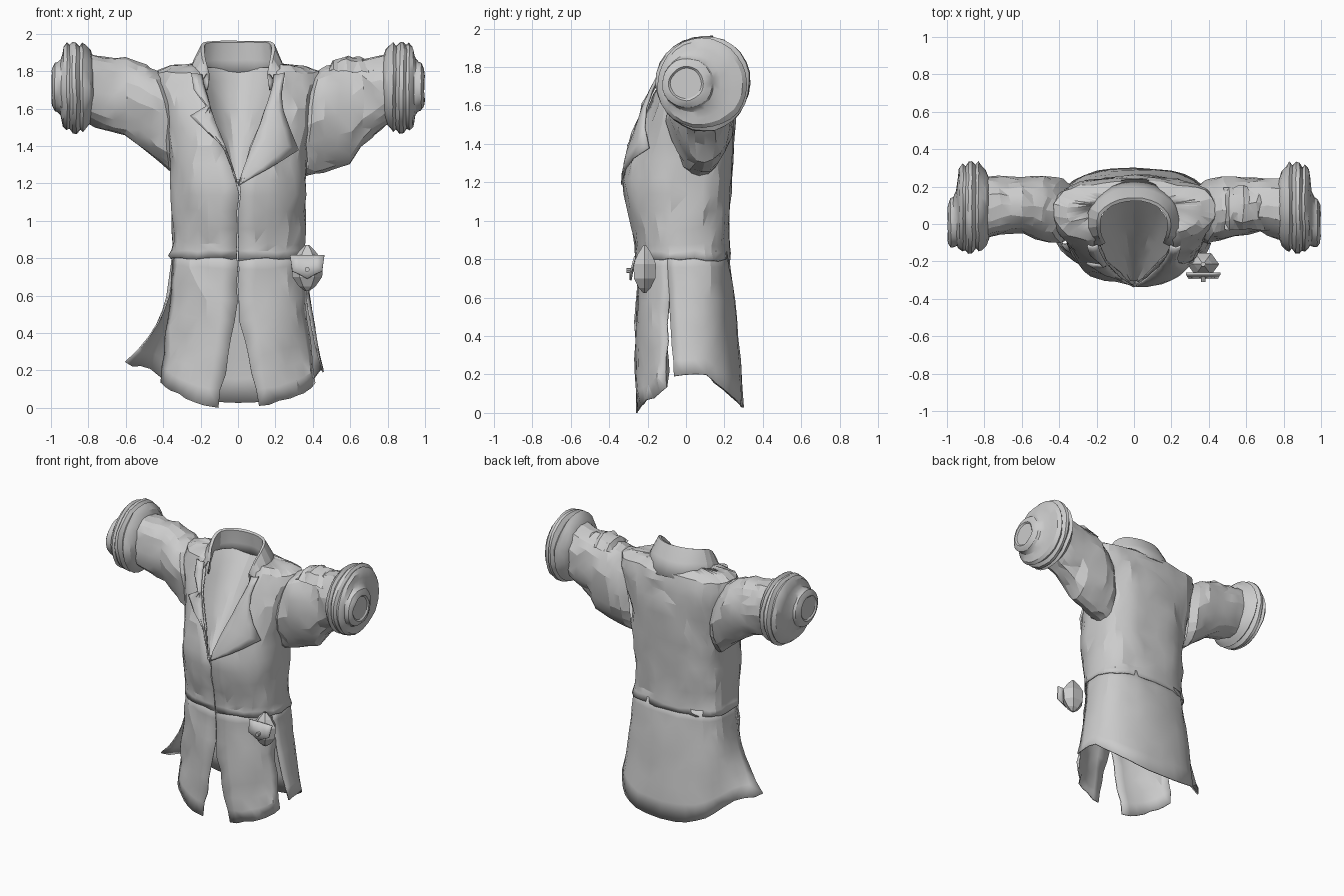
import bpy, bmesh, math
from mathutils import Vector, noise

if "Cube" in bpy.data.objects:
    bpy.data.objects.remove(bpy.data.objects["Cube"])

PI = math.pi


def lerp(a, b, t):
    return a + (b - a) * t


def table(rows, t):
    """Linear lookup in rows whose first column is the key."""
    if t <= rows[0][0]:
        return rows[0][1:]
    for r, q in zip(rows, rows[1:]):
        if t <= q[0]:
            k = (t - r[0]) / (q[0] - r[0])
            return [lerp(i, j, k) for i, j in zip(r[1:], q[1:])]
    return rows[-1][1:]


def sheet(name, f, us, vs, closed=False, cap=False, crumple=0.012, freq=7, thick=0.0, angle=17):
    """Cloth grid from f(u, v), crumpled with noise and split in triangles."""
    bm = bmesh.new()
    grid = []
    for v in vs:
        line = []
        for u in us:
            p = Vector(f(u, v))
            wave = noise.noise_vector(p * freq) + noise.noise_vector(p * 23) * .7
            line.append(bm.verts.new(p + wave * crumple))
        grid.append(line)
    n = len(us)
    for a, b in zip(grid, grid[1:]):
        for i in range(n if closed else n - 1):
            j = (i + 1) % n
            bm.faces.new((a[i], a[j], b[j], b[i]))
    if cap:
        bm.faces.new(grid[-1])
    bmesh.ops.triangulate(bm, faces=[q for q in bm.faces if len(q.verts) == 4], quad_method='SHORT_EDGE')
    bmesh.ops.recalc_face_normals(bm, faces=bm.faces)
    me = bpy.data.meshes.new(name)
    bm.to_mesh(me)
    bm.free()
    ob = bpy.data.objects.new(name, me)
    bpy.context.collection.objects.link(ob)
    if thick:
        mod = ob.modifiers.new("thickness", 'SOLIDIFY')
        mod.thickness, mod.offset = thick, 0
    bpy.ops.object.select_all(action='DESELECT')
    ob.select_set(True)
    bpy.context.view_layer.objects.active = ob
    bpy.ops.object.shade_smooth_by_angle(angle=math.radians(angle))
    return ob


def span(a, b, n):
    return [lerp(a, b, i / n) for i in range(n + 1)]


def spow(x, p):
    return math.copysign(abs(x) ** p, x)


def section(a, yf, yb, ph, back=.6):
    """Body cross-section: ph = 0 at the front, pi at the back."""
    c = math.cos(ph)
    return a * spow(math.sin(ph), 0.8), (yf + yb) / 2 - (yb - yf) / 2 * spow(c, 0.95 if c > 0 else back)


def start_angle(gap, a):
    return math.asin(min(1, gap / a) ** 1.25)


# Bodice: z, half width, front y, back y, half opening
BODY = [(0.80, .365, -.255, .225, .004), (0.88, .35, -.26, .215, .004), (1.0, .355, -.29, .225, .004),
        (1.2, .355, -.325, .235, .004), (1.4, .365, -.27, .245, .075), (1.6, .41, -.20, .25, .15),
        (1.72, .44, -.14, .24, .185), (1.79, .43, -.10, .22, .195), (1.82, .36, -.07, .18, .20),
        (1.84, .23, -.05, .15, .20)]


def bodice(u, z):
    a, yf, yb, gap = table(BODY, z)
    p0 = start_angle(gap, a)
    x, y = section(a, yf, yb, lerp(p0, 2 * PI - p0, u))
    return x, y, z


def front_y(x, z):
    a, yf, yb, _ = table(BODY, z)
    return section(a, yf, yb, start_angle(abs(x), a))[1]


sheet("bodice", bodice, span(0, 1, 34),
      [.80, .84, .88, .96, 1.05, 1.14, 1.22, 1.31, 1.4, 1.5, 1.6, 1.67, 1.73, 1.79, 1.82, 1.84],
      crumple=.016, thick=.008)


# Inner chest panel seen through the neck opening
def inner(u, v):
    z = 1.22 + .6 * v
    gap = table(BODY, z)[3]
    edge = front_y(gap, z) + .012
    return u * (gap + .012), lerp(edge, max(edge, -.30 + .455 * v), (1 - u * u) ** .8), z


sheet("chest_lining", inner, span(-1, 1, 8), span(0, 1, 8), crumple=.006)

# Skirt: two front panels and one back panel, split at centre and sides
SLIT = math.radians(72)


def skirt(ph, v):
    x, y = section(lerp(.35, .44, v ** 1.2), lerp(-.25, -.265, v), lerp(.215, .30, v), ph, lerp(.6, .9, v))
    hem = .004 + .22 * (1 - math.cos(ph)) if math.cos(ph) > 0 else .2 - .17 * max(0, (y - .1) / .2 * v)
    return x, y, lerp(.84, hem, v)


def front_panel(s):
    def f(u, v):
        gap = .003 + .095 * max(0, (v - .33) / .67)
        x, y, z = skirt(lerp(start_angle(gap, .4), SLIT - .10 * v, u), v)
        return s * x, y, z
    return f


def back_panel(u, v):
    ph = lerp(SLIT + .03 * v, 2 * PI - SLIT - .03 * v, u)
    x, y, z = skirt(ph, v)
    if math.cos(ph) > 0:
        z = lerp(.84, .19, v)
    # flared corners beside the slits, longer on the left
    left = v ** 3 * max(0, 1 - (1 - u) * 5)
    x += .03 * v ** 3 * max(0, 1 - u * 5) - .175 * left
    return x, y + .03 * left, z + .05 * left


for side, s in (("left", -1), ("right", 1)):
    sheet("skirt_front_" + side, front_panel(s), span(0, 1, 7), span(0, 1, 9), crumple=.016, thick=.008)
sheet("skirt_back", back_panel, span(0, 1, 20), span(0, 1, 8), crumple=.010, freq=4, thick=.008)

# Folded collar: inner stand, top edge and outer fall
FALL = [(0, 1.0, 1.77), (.45, .97, 1.86), (.9, .93, 1.955), (1.05, .99, 1.96), (1.5, 1.17, 1.87), (2, 1.32, 1.77)]


def collar(t, v):
    r, z = table(FALL, v)
    th = math.radians(122) * t
    drop = abs(t) ** 5
    fall = .055 * max(0, v - 1) * max(0, math.cos(th)) ** .5
    return (.2 * r * math.sin(th), .01 + .13 * r * math.cos(th) - .05 * drop + fall,
            lerp(z, 1.70 + (z - 1.77) * .45, drop))


sheet("collar", collar, span(-1, 1, 18), [q[0] for q in FALL], crumple=.006, thick=.01)

# Lapels: grid between the neck edge and an outer edge of (z along neck, outer x, outer z)
LAPELS = {"left": (-1, [(1.21, .0, 1.20), (1.36, .08, 1.40), (1.52, .26, 1.56), (1.60, .17, 1.61),
                        (1.68, .235, 1.70), (1.78, .25, 1.79)]),
          "right": (1, [(1.20, .0, 1.19), (1.32, .15, 1.27), (1.45, .32, 1.38), (1.58, .24, 1.59),
                        (1.68, .235, 1.68), (1.78, .25, 1.79)])}
for side, (s, rows) in LAPELS.items():
    def lapel(u, v, s=s, rows=rows):
        ox, oz = table(rows, v)
        x = lerp(table(BODY, v)[3], ox, u)
        z = lerp(v, oz, u)
        lift = min(1, (v - 1.2) / .2)
        return s * x, front_y(x, z) - .006 - lift * (.014 + .02 * math.sin(u * PI * .7)), z
    sheet("lapel_" + side, lapel, span(0, 1, 4),
          [k for r, q in zip(rows, rows[1:]) for k in (r[0], (r[0] + q[0]) / 2)] + [1.78],
          crumple=.005, thick=.012)

# Sleeves: |x|, top z, bottom z, front y, back y
SLEEVES = {"left": (-1, [(.33, 1.77, 1.25, -.06, .20), (.38, 1.80, 1.27, -.10, .24), (.46, 1.83, 1.35, -.09, .255),
                         (.60, 1.87, 1.45, -.05, .25), (.72, 1.88, 1.49, -.06, .25), (.82, 1.89, 1.53, -.09, .25)]),
           "right": (1, [(.33, 1.77, 1.23, -.06, .20), (.38, 1.80, 1.24, -.10, .24), (.46, 1.83, 1.26, -.09, .255),
                         (.60, 1.86, 1.30, -.05, .25), (.66, 1.86, 1.40, -.05, .25), (.82, 1.89, 1.53, -.09, .25)])}
# Cuff and end plug turned around the arm: |x|, radius, centre y
CUFF = [(.775, .16, .085), (.79, .20, .085), (.815, .225, .085), (.83, .24, .09), (.845, .222, .09), (.865, .246, .09),
        (.885, .245, .09), (.90, .225, .085), (.915, .235, .085), (.935, .215, .08), (.942, .18, .06), (.95, .15, .03),
        (.965, .135, .01), (.98, .13, .005), (.993, .105, .0), (.996, .09, .0), (.988, .08, .0)]
for side, (s, rows) in SLEEVES.items():
    def sleeve(th, x, s=s, rows=rows):
        top, bot, yf, yb = table(rows, x)
        c = math.cos(th)
        # hanging cloth narrows towards the underside
        w = 1 - max(0, -c) * .3 * max(0, top - bot - .3) / .25
        y = (yf + yb) / 2 + (yb - yf) / 2 * spow(math.sin(th), .8) * w
        # the armhole seam leans outwards at the shoulder
        lean = .08 * max(0, c) * max(0, 1 - (x - .33) / .25)
        return s * (x + lean), y, (top + bot) / 2 + (top - bot) / 2 * spow(c, .85)

    def cuff(th, v, s=s):
        x, r, cy = CUFF[v]
        k = 1 + .02 * math.sin(3 * th + v) if v <= 10 else 1  # uneven rolls
        return s * x, cy + r * k * math.sin(th), 1.715 + r * k * math.cos(th)

    turn = [i * 2 * PI / 20 for i in range(20)]
    sheet("sleeve_" + side, sleeve, turn, [.33, .38, .42, .46, .53, .6, .66, .72, .77, .82], closed=True, crumple=.017)
    turn = [i * 2 * PI / 28 for i in range(28)]
    sheet("cuff_" + side, cuff, turn, range(len(CUFF)), closed=True, cap=True, crumple=.005, freq=9, angle=28)


# Rumpled patch on top of the right sleeve
def patch(u, v):
    rise = math.sin(PI * u) ** .3 * math.sin(PI * v) ** .5
    return lerp(.48, .72, u), lerp(-.03, .20, v), 1.80 + .075 * rise + .006 * math.sin(u * 19)


sheet("sleeve_patch", patch, span(0, 1, 9), span(0, 1, 5), crumple=.012, freq=14)

# Six-sided belt pouch with flap and button
POUCH = [(.87, .012), (.83, .05), (.775, .085), (.70, .08), (.65, .045), (.625, .012)]
sheet("pouch", lambda t, v: (.37 + POUCH[v][1] * math.cos(t), -.215 + .8 * POUCH[v][1] * math.sin(t), POUCH[v][0]),
      [i * PI / 3 for i in range(6)], range(6), closed=True, cap=True, crumple=0, angle=10)
FLAP = [(-1, .73), (-.55, .715), (0, .69), (.55, .715), (1, .73)]
sheet("pouch_flap", lambda u, v: (.37 + u * lerp(.092, .08, v), lerp(-.265, -.288, v),
                                  lerp(.815, table(FLAP, u)[0], v)),
      [-1, -.55, 0, .55, 1], [0, .5, 1], crumple=0, thick=.01, angle=10)
bpy.ops.mesh.primitive_cylinder_add(vertices=8, radius=.013, depth=.03, location=(.37, -.295, .74),
                                    rotation=(PI / 2, 0, 0))
bpy.context.object.name = "pouch_button"
